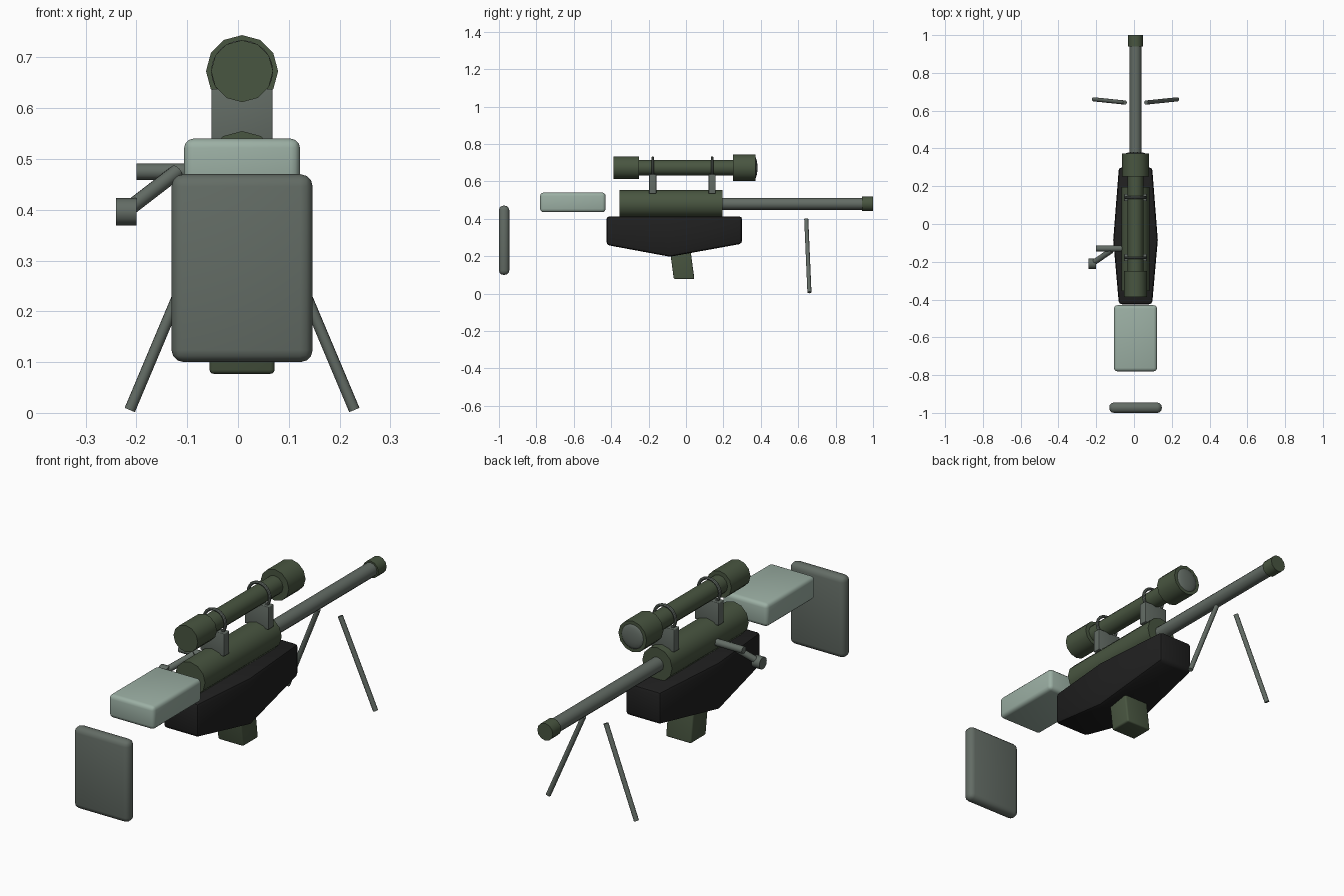
import bpy, bmesh, math
from mathutils import Vector, Matrix

if "Cube" in bpy.data.objects:
    bpy.data.objects.remove(bpy.data.objects["Cube"])

CX = 0.008  # model axis in x


def material(name, rgb):
    m = bpy.data.materials.new(name)
    m.diffuse_color = (*rgb, 1)
    m.use_nodes = True
    m.node_tree.nodes["Principled BSDF"].inputs["Base Color"].default_value = m.diffuse_color
    return m


GREY = material("gunmetal_grey", (0.125, 0.150, 0.130))
GREEN = material("dark_green", (0.066, 0.092, 0.052))
PALE = material("pale_green", (0.33, 0.43, 0.37))
BLACK = material("black", (0.014, 0.014, 0.014))


def finish(name, bm, mat, bevel=0, segments=3):
    bmesh.ops.recalc_face_normals(bm, faces=bm.faces)
    me = bpy.data.meshes.new(name)
    bm.to_mesh(me)
    bm.free()
    ob = bpy.data.objects.new(name, me)
    bpy.context.collection.objects.link(ob)
    me.materials.append(mat)
    bpy.ops.object.select_all(action='DESELECT')
    ob.select_set(True)
    bpy.context.view_layer.objects.active = ob
    if bevel:
        mod = ob.modifiers.new("rounded_edges", 'BEVEL')
        mod.width, mod.segments = bevel, segments
        bpy.ops.object.modifier_apply(modifier=mod.name)
    bpy.ops.object.shade_smooth_by_angle(angle=math.radians(40))
    return ob


def box(name, lo, hi, mat, bevel=0, shear=0):
    bm = bmesh.new()
    bmesh.ops.create_cube(bm, size=1)
    lo, hi = Vector(lo), Vector(hi)
    for v in bm.verts:
        t = v.co.z
        v.co = Vector([(lo[i] + hi[i]) / 2 + v.co[i] * (hi[i] - lo[i]) for i in range(3)])
        v.co.y -= shear * t
    return finish(name, bm, mat, bevel)


def rod(name, a, b, r, mat, bevel=0):
    a, b = Vector(a), Vector(b)
    d = b - a
    bm = bmesh.new()
    bmesh.ops.create_cone(bm, cap_ends=True, segments=12, radius1=r, radius2=r,
                          depth=d.length,
                          matrix=Matrix.Translation((a + b) / 2)
                          @ d.to_track_quat('Z', 'Y').to_matrix().to_4x4())
    return finish(name, bm, mat, bevel)


def ring(name, y, z, major, minor, mat):
    bm = bmesh.new()
    n, k = 24, 8
    vs = []
    for i in range(n):
        a = math.tau * i / n
        for j in range(k):
            b = math.tau * j / k
            r = major + minor * math.cos(b)
            vs.append(bm.verts.new((CX + r * math.cos(a), y + minor * math.sin(b),
                                    z + r * math.sin(a))))
    for i in range(n):
        for j in range(k):
            i2, j2 = (i + 1) % n, (j + 1) % k
            bm.faces.new([vs[p * k + q] for p, q in ((i, j), (i2, j), (i2, j2), (i, j2))])
    return finish(name, bm, mat)


# Stock pieces
box("butt_plate", (CX - .139, -1, .10), (CX + .139, -.945, .47), GREY, .024)
box("cheek_rest", (CX - .114, -.78, .435), (CX + .114, -.43, .54), PALE, .018)

# Lower body: three cross-sections, widest and deepest in the middle
bm = bmesh.new()
sections = []
for y, w, zb in ((-.425, .088, .26), (-.085, .118, .197), (.30, .088, .267)):
    sections.append([bm.verts.new((CX + sx * w, y, z))
                     for sx, z in ((-1, zb), (1, zb), (1, .413), (-1, .413))])
for s, t in zip(sections, sections[1:]):
    for i in range(4):
        j = (i + 1) % 4
        bm.faces.new((s[i], s[j], t[j], t[i]))
bm.faces.new(sections[0])
bm.faces.new(sections[-1])
finish("lower_body", bm, BLACK, .016, 2)

# Magazine and trigger
box("magazine", (CX - .064, -.08, .077), (CX + .064, .03, .30), GREEN, .008, .03)
rod("trigger", (CX, -.07, .215), (CX, -.03, .185), .006, GREEN)

# Receiver, barrel and muzzle
rod("receiver", (CX, -.355, .48), (CX, .195, .48), .075, GREEN)
rod("barrel", (CX, .19, .48), (CX, .95, .48), .032, GREY)
rod("muzzle", (CX, .94, .48), (CX, 1, .48), .039, GREEN)

# Scope
SZ = .673
rod("scope_eyepiece", (CX, -.387, SZ), (CX, -.25, SZ), .061, GREEN)
rod("scope_tube", (CX, -.26, SZ), (CX, .26, SZ), .042, GREEN)
rod("scope_objective", (CX, .252, SZ), (CX, .372, SZ), .071, GREEN)
bm = bmesh.new()
bmesh.ops.create_uvsphere(bm, u_segments=16, v_segments=8, radius=1,
                          matrix=Matrix.Translation((CX, .368, SZ))
                          @ Matrix.Diagonal((.058, .014, .058, 1)))
finish("scope_lens", bm, GREY)
for tag, y in (("rear", -.178), ("front", .14)):
    box(f"scope_mount_{tag}", (CX - .06, y - .019, .535), (CX + .06, y + .019, .638), GREY, .003)
    ring(f"scope_ring_{tag}", y, SZ, .054, .007, GREY)

# Bolt handle
rod("bolt_stem", (-.20, -.13, .475), (.0, -.13, .475), .016, GREY)
rod("bolt_arm", (-.12, -.14, .475), (-.215, -.205, .402), .015, GREY)
rod("bolt_knob", (-.24, -.21, .396), (-.20, -.21, .396), .027, GREY)

# Bipod legs
for tag, s in (("left", -1), ("right", 1)):
    rod(f"bipod_leg_{tag}", (CX + s * .056, .643, .398), (CX + s * .221, .66, .006), .011, GREY)
